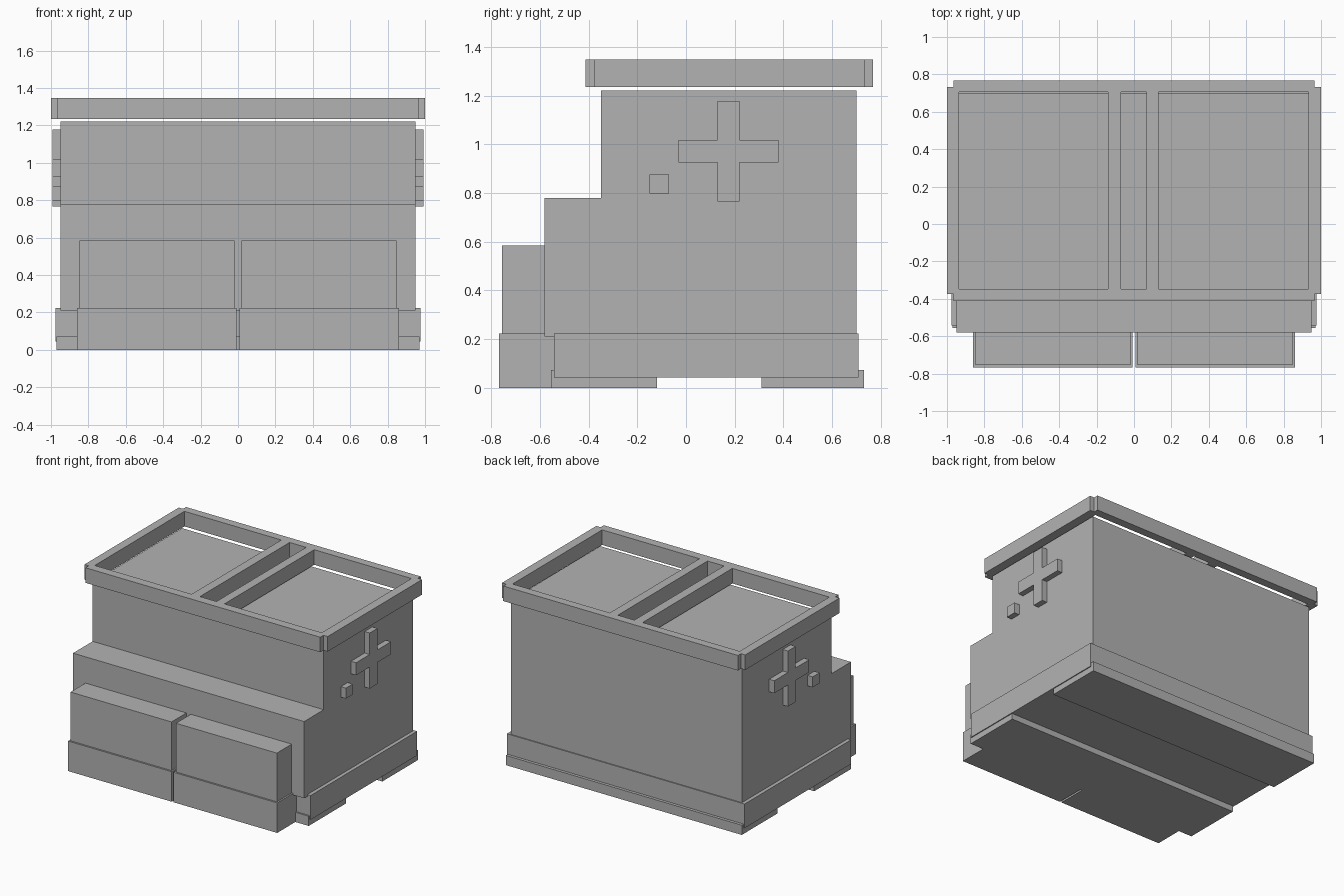
import bpy, bmesh
from mathutils import Vector

if "Cube" in bpy.data.objects:
    bpy.data.objects.remove(bpy.data.objects["Cube"])

grey = bpy.data.materials.new("light_grey")
grey.diffuse_color = (0.45, 0.45, 0.45, 1)
grey.use_nodes = True
grey.node_tree.nodes["Principled BSDF"].inputs["Base Color"].default_value = grey.diffuse_color


def prism(name, points, lo, hi, axis="z"):
    """Extrude a closed profile along z (points are x, y) or x (points are y, z)."""
    bm = bmesh.new()
    place = (lambda a, b: (a, b, lo)) if axis == "z" else (lambda a, b: (lo, a, b))
    face = bm.faces.new([bm.verts.new(place(a, b)) for a, b in points])
    top = bmesh.ops.extrude_face_region(bm, geom=[face])["geom"]
    step = Vector((0, 0, hi - lo)) if axis == "z" else Vector((hi - lo, 0, 0))
    bmesh.ops.translate(bm, vec=step, verts=[v for v in top if isinstance(v, bmesh.types.BMVert)])
    bmesh.ops.recalc_face_normals(bm, faces=bm.faces)
    mesh = bpy.data.meshes.new(name)
    bm.to_mesh(mesh)
    bm.free()
    mesh.materials.append(grey)
    obj = bpy.data.objects.new(name, mesh)
    bpy.context.collection.objects.link(obj)
    return obj


def rect(a0, a1, b0, b1):
    return [(a0, b0), (a1, b0), (a1, b1), (a0, b1)]


def cross(a, b, c, d):
    """Plus-shaped outline: a, b are the long bar spans, c, d the narrow ones."""
    (a0, a1), (b0, b1), (c0, c1), (d0, d1) = a, b, c, d
    return [(c0, b0), (c1, b0), (c1, d0), (a1, d0), (a1, d1), (c1, d1),
            (c1, b1), (c0, b1), (c0, d1), (a0, d1), (a0, d0), (c0, d0)]


def mirror_x(obj):
    obj.modifiers.new("mirror", "MIRROR").use_axis[0] = True


# Stepped main body
prism("body", [(-0.58, 0.21), (0.70, 0.21), (0.70, 1.22), (-0.35, 1.22),
               (-0.35, 0.78), (-0.58, 0.78)], -0.95, 0.95, "x")

# Base with a channel running underneath, and slim side skirts
prism("base", [(-0.555, 0), (-0.12, 0), (-0.12, 0.043), (0.31, 0.043), (0.31, 0),
               (0.73, 0), (0.73, 0.072), (0.708, 0.072), (0.708, 0.223),
               (-0.543, 0.223), (-0.543, 0.072), (-0.555, 0.072)], -0.97, 0.97, "x")
mirror_x(prism("side_skirt", rect(-0.543, 0.708, 0.043, 0.223), 0.97, 0.977, "x"))

# Front bins on their plinths
mirror_x(prism("front_plinth", rect(0.007, 0.86, -0.768, -0.543), 0, 0.223))
mirror_x(prism("front_bin", rect(0.018, 0.848, -0.755, -0.57), 0.223, 0.585))

# Raised plus sign and square button on both sides
mirror_x(prism("side_cross", cross((-0.03, 0.38), (0.765, 1.178),
                                   (0.13, 0.22), (0.925, 1.018)), 0.945, 0.992, "x"))
mirror_x(prism("side_button", rect(-0.15, -0.07, 0.797, 0.875), 0.945, 0.992, "x"))

# Floating top frame with notched corners and three openings
frame = prism("top_frame", cross((-1, 1), (-0.413, 0.768),
                                 (-0.965, 0.965), (-0.375, 0.733)), 1.235, 1.347)
for x0, x1 in ((-0.935, -0.138), (-0.07, 0.066), (0.132, 0.932)):
    cutter = prism("opening_cutter", rect(x0, x1, -0.347, 0.706), 1.1, 1.5)
    cutter.hide_render = True
    cutter.hide_set(True)
    cut = frame.modifiers.new("opening", "BOOLEAN")
    cut.operation = "DIFFERENCE"
    cut.object = cutter
